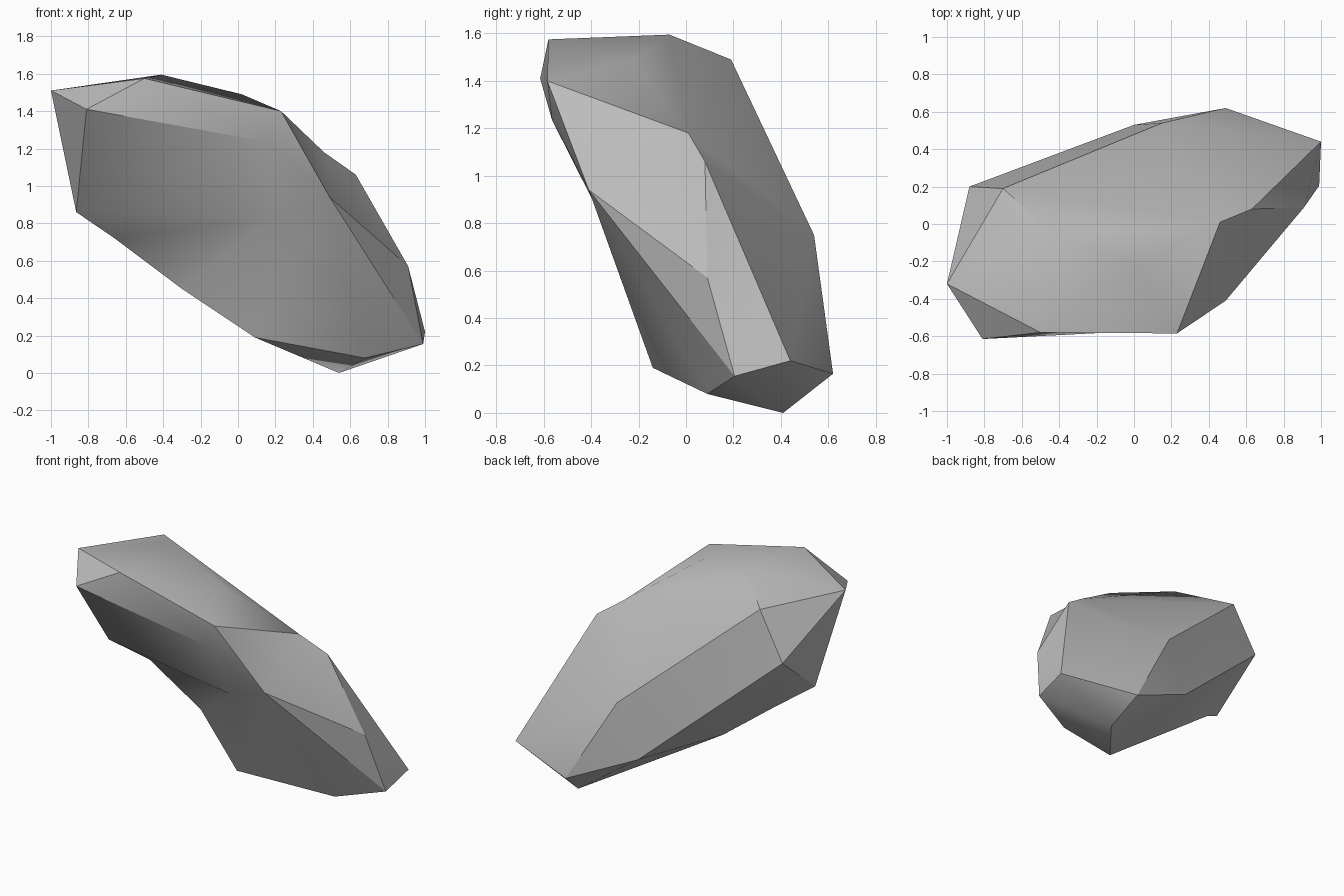
import bpy, bmesh, math

if "Cube" in bpy.data.objects:
    bpy.data.objects.remove(bpy.data.objects["Cube"])

# Corner points of the bent, faceted boulder
P = {
    # upper end
    "A": (-1.00, -0.32, 1.51), "B": (-0.81, -0.615, 1.41), "C": (-0.50, -0.58, 1.575),
    "D": (-0.41, -0.07, 1.595), "X": (-0.70, 0.19, 1.49), "U": (-0.88, 0.20, 1.167),
    "R": (-0.865, -0.18, 0.86),
    # shoulder and front bend
    "E": (0.02, -0.22, 1.49), "F": (0.23, -0.585, 1.40), "G": (0.46, 0.01, 1.18),
    "H": (0.63, 0.08, 1.06), "I": (0.49, -0.41, 0.94), "S": (0.16, -0.565, 1.235),
    "Y": (0.20, -0.36, 0.83),
    # underside and back
    "Q": (-0.66, -0.03, 0.72), "P": (-0.30, 0.02, 0.45), "O": (0.09, -0.14, 0.19),
    "V": (0.15, 0.54, 0.75), "W": (0.00, 0.53, 0.39),
    # lower end
    "J": (0.91, 0.09, 0.57), "K": (1.00, 0.44, 0.22), "L": (0.99, 0.205, 0.155),
    "M": (0.68, 0.09, 0.08), "N": (0.54, 0.41, 0.0), "T": (0.49, 0.62, 0.165),
}

# Facets, each a loop of corners
FACETS = ("ABC ACDX AXU AUR ABR "                           # upper end cap
          "CFED BCFS EFG FGHJI FIS JHK JKL "                # top and right side
          "DEG DGX XGV GHV HKV KTV XVTWU "                  # back
          "BSR SIY SYR YRQ YQP YPO YOI IOM IML ILJ "        # front hollow
          "UWPQR ONTWP OMN MLKTN").split()                  # underside and lower cap
SOFT = "DE DG EG EF FS SY SI".split()                       # rounded creases
CRISP = "FG GH NO".split()                                  # crisp creases

bm = bmesh.new()
corner = {k: bm.verts.new(co) for k, co in P.items()}
for loop in FACETS:
    bm.faces.new([corner[k] for k in loop])
bmesh.ops.triangulate(bm, faces=bm.faces[:], ngon_method='BEAUTY')
bmesh.ops.recalc_face_normals(bm, faces=bm.faces[:])

# Soft shading across shallow creases, crisp ridges elsewhere
for f in bm.faces:
    f.smooth = True
for e in bm.edges:
    e.smooth = e.calc_face_angle(0.0) < math.radians(30)
for pairs, smooth in ((SOFT, True), (CRISP, False)):
    for a, b in pairs:
        bm.edges.get((corner[a], corner[b])).smooth = smooth

mesh = bpy.data.meshes.new("boulder")
bm.to_mesh(mesh)
bm.free()
boulder = bpy.data.objects.new("boulder", mesh)
bpy.context.collection.objects.link(boulder)

# Plain stone colour
stone = bpy.data.materials.new("grey stone")
stone.diffuse_color = (0.50, 0.50, 0.50, 1.0)
stone.use_nodes = True
stone.node_tree.nodes["Principled BSDF"].inputs["Base Color"].default_value = stone.diffuse_color
mesh.materials.append(stone)
